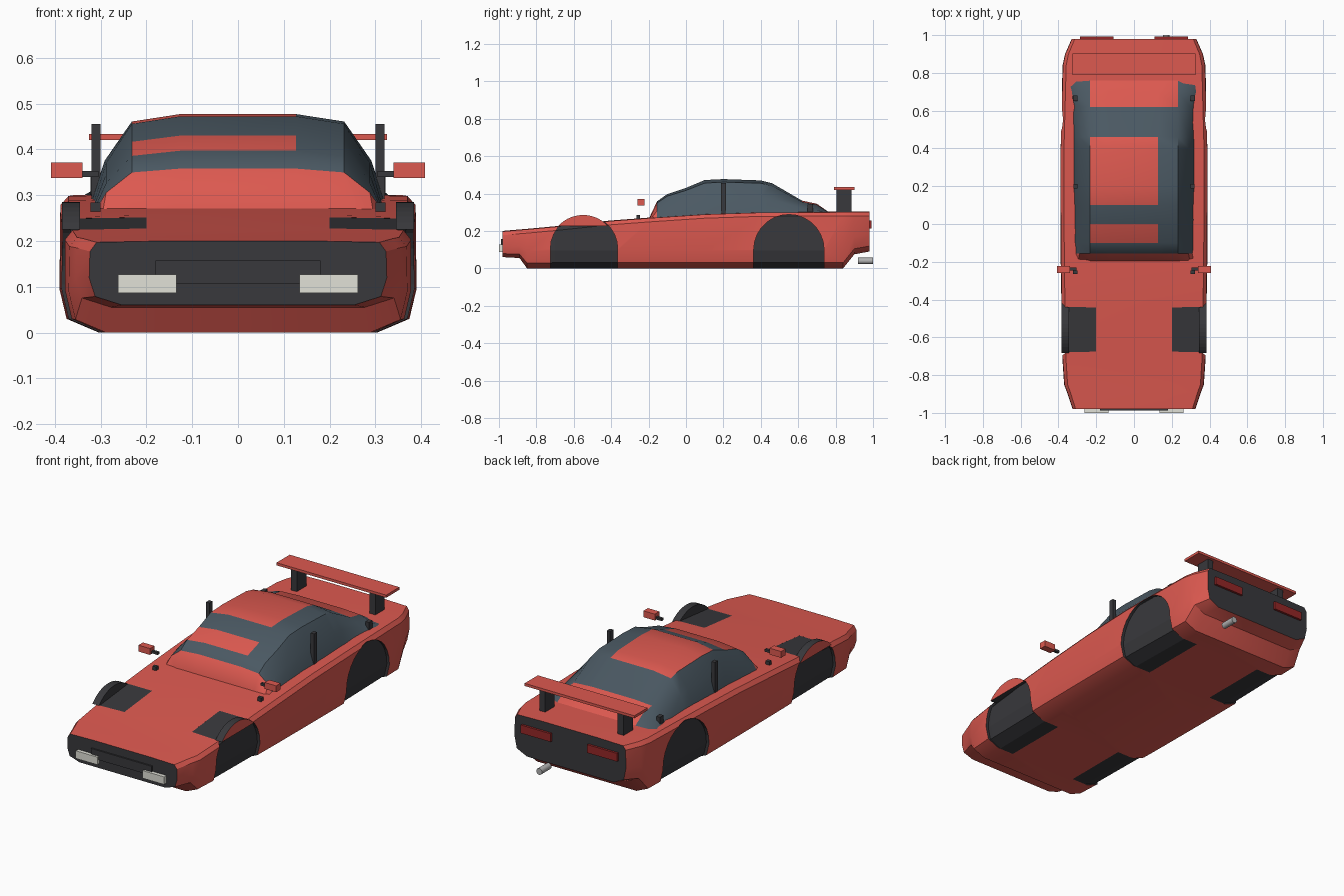
import bpy, bmesh, math
from mathutils import Vector

if "Cube" in bpy.data.objects:
    bpy.data.objects.remove(bpy.data.objects["Cube"])

def mat(name, c):
    m = bpy.data.materials.new(name)
    m.diffuse_color = (*c, 1)
    m.use_nodes = True
    m.node_tree.nodes["Principled BSDF"].inputs["Base Color"].default_value = m.diffuse_color
    return m

RED = mat("red_paint", (0.72, 0.10, 0.08))
DARK = mat("dark_trim", (0.04, 0.04, 0.045))
GLASS = mat("tinted_glass", (0.07, 0.10, 0.125))
LAMP = mat("lamp_white", (0.75, 0.75, 0.68))
TAIL = mat("tail_red", (0.30, 0.02, 0.02))
STEEL = mat("steel", (0.45, 0.45, 0.45))

def finish(name, bm, mats, smooth=None):
    bmesh.ops.recalc_face_normals(bm, faces=bm.faces)
    me = bpy.data.meshes.new(name)
    bm.to_mesh(me)
    bm.free()
    for m in mats:
        me.materials.append(m)
    ob = bpy.data.objects.new(name, me)
    bpy.context.collection.objects.link(ob)
    if smooth:
        bpy.ops.object.select_all(action='DESELECT')
        ob.select_set(True)
        bpy.context.view_layer.objects.active = ob
        bpy.ops.object.shade_smooth_by_angle(angle=math.radians(smooth))
    return ob

def loft(rings, paint, closed):
    """Skin half sections mirrored in x; paint(ring, column) gives the slot, ring -1 is a cap."""
    bm = bmesh.new()
    rows = []
    for y, half in rings:
        pts = half + [(-x, z) for x, z in reversed(half)]
        rows.append([bm.verts.new((x, y, z)) for x, z in pts])
    n = len(rows[0])
    for i in range(len(rows) - 1):
        for j in range(n if closed else n - 1):
            k = (j + 1) % n
            f = bm.faces.new((rows[i][j], rows[i][k], rows[i + 1][k], rows[i + 1][j]))
            f.material_index = paint(i, j)
    for r in (rows[0], rows[-1]):
        bm.faces.new(r).material_index = paint(-1, 0)
    return bm

def box(name, m, x, y, z, mirror=False):
    bm = bmesh.new()
    for s in ((1, -1) if mirror else (1,)):
        vs = bmesh.ops.create_cube(bm, size=1)['verts']
        for v in vs:
            v.co = Vector((s * (x[0] + (v.co.x + .5) * (x[1] - x[0])),
                           y[0] + (v.co.y + .5) * (y[1] - y[0]),
                           z[0] + (v.co.z + .5) * (z[1] - z[0])))
    return finish(name, bm, [m])

def prism(bm, prof, x0, x1, slot, cap):
    """Extrude a (y, z) outline from x0 to x1; cap is the slot of the x1 face."""
    a = [bm.verts.new((x0, y, z)) for y, z in prof]
    b = [bm.verts.new((x1, y, z)) for y, z in prof]
    for i in range(len(prof)):
        k = (i + 1) % len(prof)
        bm.faces.new((a[i], a[k], b[k], b[i])).material_index = slot
    bm.faces.new(a).material_index = slot
    bm.faces.new(b).material_index = cap

def arc(cy, cz, r, a0, a1, n=14):
    return [(cy + r * math.cos(math.radians(a0 + (a1 - a0) * i / n)),
             cz + r * math.sin(math.radians(a0 + (a1 - a0) * i / n))) for i in range(n + 1)]

# body shell: y, half width, bottom, top
stations = [(-.98, .325, .06, .197), (-.89, .355, .055, .205), (-.85, .37, 0, .208),
            (-.7, .38, 0, .222), (-.4, .385, 0, .253), (-.2, .388, 0, .268),
            (.1, .39, 0, .288), (.4, .39, 0, .298), (.84, .378, 0, .30),
            (.9, .365, .075, .30), (.98, .33, .09, .30)]
def body_bm():
    rings = []
    for y, w, b, t in stations:
        k = min(1, (t - b) / .22)
        rings.append((y, [(.78 * w, b), (.96 * w, b + .03 * k), (w, b + .095 * k),
                          (.995 * w, t - .02), (.95 * w, t), (.5 * w, t + .003)]))
    return loft(rings, lambda i, j: 1 if i < 0 else 0, True)
body = finish("body", body_bm(), [RED, DARK], 30)

# wheel arch recesses
wheels = [(-.545, .105, .18), (.55, .10, .188)]
cut = bmesh.new()
for cy, cz, r in wheels:
    for s in (1, -1):
        prism(cut, arc(cy, cz, r, 0, 180) + [(cy - r, -.1), (cy + r, -.1)], s * .2, s * .5, 1, 1)
cutter = finish("arch_cutter", cut, [RED, DARK])
cutter.hide_render = True
cutter.hide_viewport = True

def boolean(ob, op):
    md = ob.modifiers.new("arches", 'BOOLEAN')
    md.object, md.operation, md.solver = cutter, op, 'EXACT'

boolean(body, 'DIFFERENCE')
# dark infill set slightly inside the arches
liner = finish("arch_liner", body_bm(), [DARK, DARK])
liner.scale.x = .96
boolean(liner, 'INTERSECT')

# front fender humps rising above the bonnet
bm = bmesh.new()
for s in (1, -1):
    prism(bm, arc(-.55, .105, .18, 42, 138), s * .345, s * .384, 1, 0)
finish("fender_humps", bm, [RED, DARK])

# cabin: y, roof height, width factor
cab = [(-.20, .262, 1.0), (-.155, .358, .97), (-.10, .397, .97), (0, .43, .97), (.10, .472, .97),
       (.20, .477, .98), (.40, .47, .98), (.46, .455, .98), (.62, .362, 1.0),
       (.70, .345, 1.06), (.77, .296, 1.12)]
rings = []
for y, t, s in cab:
    b = min(.265 + .03 * max(0, min(1, (y + .2) / .5)), t) - .015
    h = t - b
    rings.append((y, [(.33 * s, b), (.297 * s, b + .5 * h), (.232, b + .92 * h), (.127, t)]))
def cab_paint(i, j):
    if i == 0:
        return 1
    if i in (2, 4, 5, 6):          # offset roof and screen panels
        return 1 if j in (3, 4) else 0
    return 1 if i >= 8 and 2 <= j <= 4 else 0
finish("cabin", loft(rings, cab_paint, False), [GLASS, RED], 35)

# cabin side posts and small blocks
box("door_posts", DARK, (.30, .32), (.187, .213), (.28, .455), True)
box("rear_side_blocks", DARK, (.30, .322), (.65, .68), (.29, .34), True)
box("bonnet_blocks", DARK, (.30, .322), (-.265, -.245), (.26, .284), True)

# mirrors
box("mirrors", RED, (.34, .408), (-.26, -.222), (.337, .371), True)
box("mirror_arms", DARK, (.305, .345), (-.245, -.23), (.34, .353), True)

# rear wing
box("wing", RED, (-.325, .325), (.79, .902), (.42, .434))
box("wing_supports", DARK, (.215, .25), (.805, .885), (.29, .422), True)

# front trim and lights
box("grille", DARK, (-.18, .18), (-.988, -.97), (.107, .157))
box("headlights", LAMP, (.134, .262), (-1.0, -.97), (.086, .127), True)

# rear lights and exhaust
box("tail_lights", TAIL, (.108, .285), (.97, .992), (.212, .256), True)
bm = bmesh.new()
bmesh.ops.create_cone(bm, cap_ends=True, segments=16, radius1=.017, radius2=.017, depth=.08)
pipe = finish("exhaust", bm, [STEEL], 40)
pipe.rotation_euler.x = math.pi / 2
pipe.location = (.17, .96, .04)
